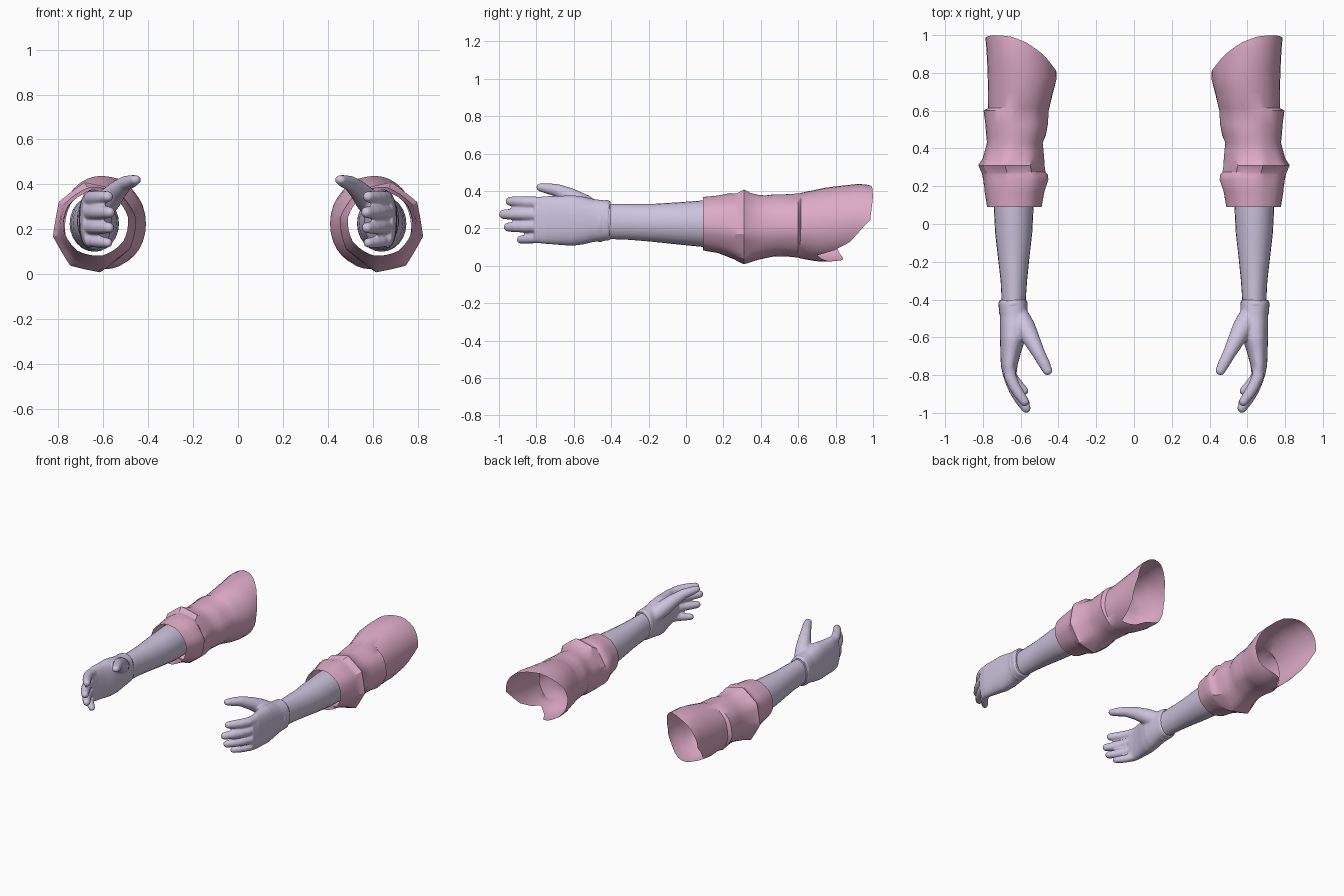
import bpy, bmesh, math
from mathutils import Vector


def material(name, rgb):
    m = bpy.data.materials.new(name)
    m.diffuse_color = (*rgb, 1)
    return m


SKIN = material("lavender skin", (0.61, 0.55, 0.73))
CLOTH = material("pink cloth", (0.73, 0.41, 0.57))


def tube(bm, stations, sides=20, rounded=False, power=1.0, caps=True):
    """Loft rings (x, y, z, half width, half height) along their own path."""
    pts = [Vector(s[:3]) for s in stations]
    rings = [(p, s[3], s[4]) for p, s in zip(pts, stations)]
    dirs = [(pts[min(i + 1, len(pts) - 1)] - pts[max(i - 1, 0)]).normalized()
            for i in range(len(pts))]
    if rounded:                                   # dome at the far end
        p, a, b = rings[-1]
        d = dirs[-1]
        for t in (25, 50, 70, 84):
            t = math.radians(t)
            rings.append((p + d * a * math.sin(t), a * math.cos(t), b * math.cos(t)))
            dirs.append(d)
    loops = []
    for (p, a, b), d in zip(rings, dirs):
        u = d.cross(Vector((0, 0, 1))).normalized()
        v = u.cross(d)
        loop = []
        for k in range(sides):
            c, s = math.cos(math.tau * k / sides), math.sin(math.tau * k / sides)
            loop.append(bm.verts.new(p + u * a * math.copysign(abs(c) ** power, c)
                                     + v * b * math.copysign(abs(s) ** power, s)))
        loops.append(loop)
    for l0, l1 in zip(loops, loops[1:]):
        for k in range(sides):
            j = (k + 1) % sides
            bm.faces.new((l0[k], l0[j], l1[j], l1[k]))
    if caps:
        bm.faces.new(loops[0])
        bm.faces.new(loops[-1])


def finish(bm, name, mat, angle=45):
    bmesh.ops.recalc_face_normals(bm, faces=bm.faces)
    me = bpy.data.meshes.new(name)
    bm.to_mesh(me)
    bm.free()
    ob = bpy.data.objects.new(name, me)
    bpy.context.collection.objects.link(ob)
    me.materials.append(mat)
    bpy.ops.object.select_all(action='DESELECT')
    bpy.context.view_layer.objects.active = ob
    ob.select_set(True)
    bpy.ops.object.shade_smooth_by_angle(angle=math.radians(angle))
    return ob


def interp(table, t):
    for a, b in zip(table, table[1:]):
        if t <= b[0]:
            f = max(0, (t - a[0]) / (b[0] - a[0]))
            return [p + (q - p) * f for p, q in zip(a[1:], b[1:])]
    return list(table[-1][1:])


# Forearm, running up inside the sleeve
bm = bmesh.new()
tube(bm, [(0.64, 0.30, 0.225, 0.11, 0.125), (0.637, 0.10, 0.225, 0.106, 0.125),
          (0.637, -0.05, 0.227, 0.098, 0.112), (0.637, -0.18, 0.23, 0.083, 0.101),
          (0.636, -0.30, 0.235, 0.070, 0.096), (0.637, -0.40, 0.237, 0.064, 0.094),
          (0.637, -0.45, 0.24, 0.062, 0.092)], 24, caps=False)
forearm = finish(bm, "forearm", SKIN)

# Hand: palm, thumb and four fingers fused into one skin
bm = bmesh.new()
tube(bm, [(0.642, -0.405, 0.242, 0.074, 0.106), (0.640, -0.43, 0.242, 0.076, 0.108),
          (0.636, -0.49, 0.242, 0.074, 0.114), (0.637, -0.55, 0.242, 0.073, 0.128),
          (0.644, -0.61, 0.242, 0.066, 0.136), (0.654, -0.68, 0.243, 0.054, 0.131),
          (0.661, -0.75, 0.245, 0.044, 0.128), (0.658, -0.81, 0.245, 0.034, 0.122)],
     28, power=0.85)
tube(bm, [(0.615, -0.48, 0.285, 0.055, 0.055), (0.575, -0.55, 0.330, 0.055, 0.055),
          (0.538, -0.62, 0.373, 0.044, 0.044), (0.502, -0.69, 0.404, 0.034, 0.034),
          (0.475, -0.74, 0.413, 0.031, 0.029), (0.458, -0.775, 0.419, 0.026, 0.023)],
     16, rounded=True)
# finger: base height, tip height, tip y, tip x, thickness
for zb, zt, yt, xt, r in ((0.335, 0.345, -0.965, 0.580, 0.031),
                          (0.275, 0.275, -1.000, 0.572, 0.032),
                          (0.212, 0.207, -0.975, 0.575, 0.031),
                          (0.155, 0.140, -0.905, 0.580, 0.027)):
    yb, ye = -0.74, yt + r * 0.8
    path = []
    for f, bend, k in ((0, 0, 1.0), (0.35, 0.1, 1.05), (0.6, 0.36, 1.0),
                       (0.8, 0.66, 0.95), (1, 1, 0.8)):
        path.append((0.663 + (xt - 0.663) * bend, yb + (ye - yb) * f,
                     zb + (zt - zb) * f, r * k, r * k))
    tube(bm, path, 14, rounded=True)
hand = finish(bm, "hand", SKIN, 60)
fuse = hand.modifiers.new("fuse", 'REMESH')
fuse.mode = 'VOXEL'
fuse.voxel_size = 0.0075
fuse.use_smooth_shade = True
soft = hand.modifiers.new("soften", 'SMOOTH')
soft.factor = 0.5
soft.iterations = 3

# Wrist creases
bm = bmesh.new()
for y, a, b, z in ((-0.425, 0.077, 0.108, 0.243), (-0.458, 0.075, 0.108, 0.236)):
    tube(bm, [(0.641, y + 0.022, z, a - 0.008, b - 0.010), (0.641, y + 0.008, z, a, b),
              (0.640, y - 0.008, z, a, b), (0.638, y - 0.025, z, a - 0.012, b - 0.012)], 24)
wrist = finish(bm, "wrist_creases", SKIN)

# Sleeve: y, inner x, outer x, bottom z, top z, how angular the ring is
FOLDS = [(0.09, 0.487, 0.780, 0.080, 0.370, 0.3), (0.17, 0.472, 0.793, 0.066, 0.378, 0.3),
         (0.235, 0.450, 0.802, 0.040, 0.392, 0.5), (0.26, 0.452, 0.808, 0.030, 0.390, 0.8),
         (0.275, 0.465, 0.812, 0.020, 0.392, 0.9), (0.31, 0.470, 0.828, 0.004, 0.413, 1.0),
         (0.345, 0.472, 0.805, 0.015, 0.393, 0.8), (0.39, 0.476, 0.792, 0.030, 0.382, 0.4),
         (0.43, 0.482, 0.780, 0.040, 0.378, 0.2), (0.47, 0.465, 0.784, 0.048, 0.384, 0.2),
         (0.53, 0.453, 0.790, 0.048, 0.385, 0.3), (0.60, 0.448, 0.800, 0.040, 0.390, 0.4),
         (0.615, 0.446, 0.772, 0.036, 0.392, 0.2), (0.70, 0.428, 0.772, 0.024, 0.408, 0.0),
         (0.76, 0.410, 0.774, 0.020, 0.420, 0.0), (0.83, 0.410, 0.776, 0.030, 0.428, 0.0),
         (0.94, 0.425, 0.782, 0.050, 0.440, 0.0), (1.00, 0.440, 0.788, 0.060, 0.428, 0.0)]
# Slanted, notched shoulder hem: angle from the outer side -> end y
HEM = [(0, 0.985), (40, 1.0), (75, 0.995), (100, 0.965), (130, 0.90), (155, 0.83),
       (180, 0.80), (215, 0.80), (250, 0.84), (268, 0.84), (285, 0.74), (305, 0.70),
       (322, 0.86), (340, 0.92), (360, 0.985)]
SIDES = 32
bm = bmesh.new()
loops = []
for row in FOLDS:
    loop = []
    for k in range(SIDES):
        deg = 360 * k / SIDES
        hem = interp(HEM, deg)[0]
        # rows past the elbow slide back along the hem
        y = row[0] if row[0] < 0.6 else 0.6 + (row[0] - 0.6) * (hem - 0.6) / 0.4
        xi, xo, zb, zt, corner = interp(FOLDS, y)
        a = math.radians(deg)
        step = math.tau / 8
        facet = math.cos(step / 2) / math.cos((a + 0.2) % step - step / 2)
        k2 = 1 + corner * (facet - 1) * 0.9
        loop.append(bm.verts.new(((xi + xo) / 2 + math.cos(a) * (xo - xi) / 2 * k2, y,
                                  (zb + zt) / 2 + math.sin(a) * (zt - zb) / 2 * k2)))
    loops.append(loop)
for l0, l1 in zip(loops, loops[1:]):
    for k in range(SIDES):
        j = (k + 1) % SIDES
        bm.faces.new((l0[k], l0[j], l1[j], l1[k]))
sleeve = finish(bm, "sleeve", CLOTH, 32)

# Opposite arm by mirroring every part across x = 0
for ob in (forearm, hand, wrist, sleeve):
    mirror = ob.modifiers.new("other_side", 'MIRROR')
    mirror.use_mirror_merge = False
